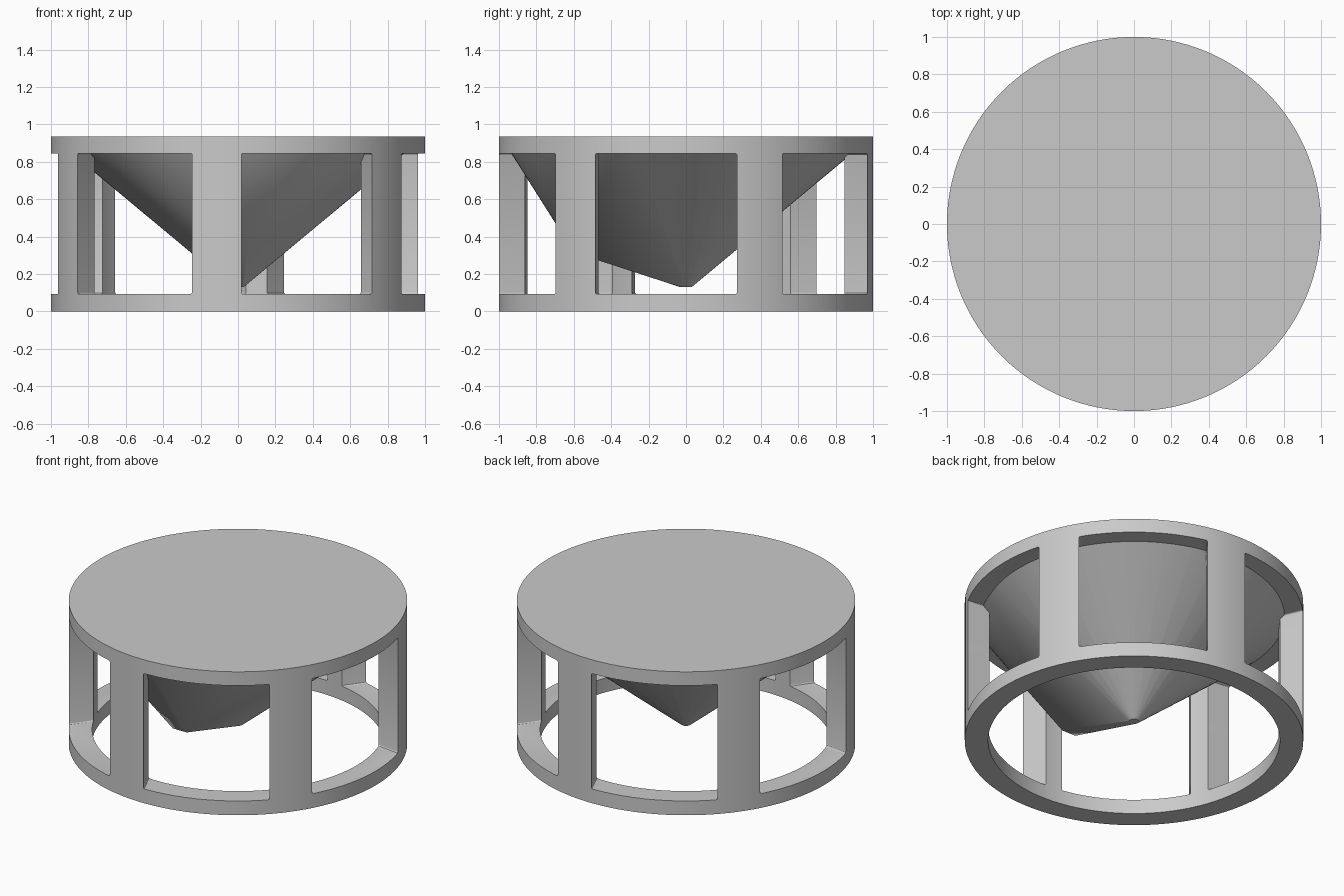
import bpy, bmesh, math
from mathutils import Matrix, Vector

old = bpy.data.objects.get("Cube")
if old:
    bpy.data.objects.remove(old, do_unlink=True)

HEIGHT, INNER = 0.935, 0.862
SILL, LINTEL = 0.093, 0.845
WINDOW_HALF = 0.381

grey = bpy.data.materials.new("plain grey")
grey.use_nodes = True
grey.diffuse_color = (0.59, 0.59, 0.59, 1)
grey.node_tree.nodes["Principled BSDF"].inputs["Base Color"].default_value = (0.59, 0.59, 0.59, 1)


def make_object(name, bm):
    bmesh.ops.recalc_face_normals(bm, faces=bm.faces)
    mesh = bpy.data.meshes.new(name)
    bm.to_mesh(mesh)
    bm.free()
    obj = bpy.data.objects.new(name, mesh)
    bpy.context.collection.objects.link(obj)
    mesh.materials.append(grey)
    return obj


def activate(obj):
    bpy.ops.object.select_all(action="DESELECT")
    obj.select_set(True)
    bpy.context.view_layer.objects.active = obj


def circle(bm, radius, z, segments=128):
    return [bm.verts.new((radius * math.cos(a), radius * math.sin(a), z))
            for a in (math.tau * i / segments for i in range(segments))]


# Drum: open underneath, closed by a flat top
bm = bmesh.new()
rings = [circle(bm, r, z) for r, z in
         [(INNER, 0.9), (INNER, 0), (1, 0), (1, HEIGHT)]]
for low, high in zip(rings, rings[1:]):
    for i in range(len(low)):
        j = (i + 1) % len(low)
        bm.faces.new((low[i], low[j], high[j], high[i]))
bm.faces.new(rings[0])
bm.faces.new(rings[-1])
frame = make_object("drum_frame", bm)

# Six separate straight-sided window blocks in one cutter
bm = bmesh.new()
for k in range(6):
    turn = Matrix.Rotation(math.radians(53.4 + 60 * k), 4, "Z")
    place = Matrix.Translation(Vector((0.96, 0, (SILL + LINTEL) / 2)))
    size = Matrix.Diagonal((0.48, 2 * WINDOW_HALF, LINTEL - SILL, 1))
    block = bmesh.ops.create_cube(bm, size=1, matrix=turn @ place @ size)
    outward = turn @ Vector((1, 0, 0))
    edges = {e for v in block["verts"] for e in v.link_edges}
    long_edges = [e for e in edges
                  if abs((e.verts[0].co - e.verts[1].co).dot(outward)) > 0.4]
    bmesh.ops.bevel(bm, geom=long_edges, offset=0.01, segments=3,
                    profile=0.5, affect="EDGES")
cutter = make_object("window_cutter", bm)
cutter.hide_render = True
cut = frame.modifiers.new("windows", "BOOLEAN")
cut.operation = "DIFFERENCE"
cut.solver = "EXACT"
cut.object = cutter
bpy.context.view_layer.update()
activate(frame)
bpy.ops.object.modifier_apply(modifier=cut.name)
bpy.data.objects.remove(cutter, do_unlink=True)

# Hanging hopper: hull of a wide rim, a round centre tip and a short front edge
bm = bmesh.new()
circle(bm, 0.985, 0.925)
circle(bm, 0.03, 0.13, segments=32)
for x in (-0.05, 0.05):
    bm.verts.new((x, -0.6, 0.316))
hull = bmesh.ops.convex_hull(bm, input=bm.verts)
spare = [v for v in hull["geom_interior"] if isinstance(v, bmesh.types.BMVert)]
bmesh.ops.delete(bm, geom=spare, context="VERTS")
bmesh.ops.dissolve_limit(bm, angle_limit=0.001, verts=bm.verts, edges=bm.edges)
hopper = make_object("hopper", bm)

for obj in (frame, hopper):
    activate(obj)
    bpy.ops.object.shade_smooth_by_angle(angle=math.radians(30))
